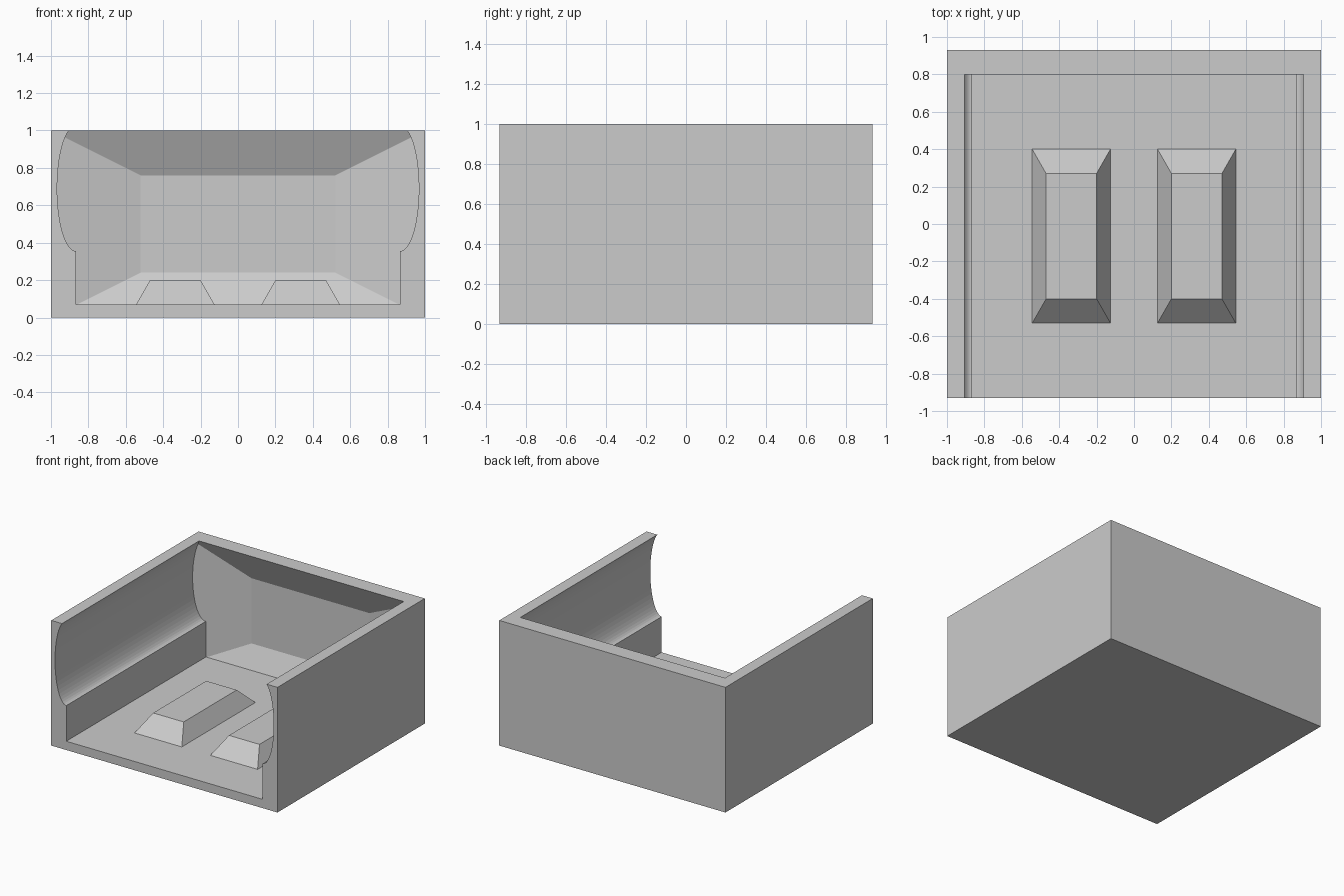
import bpy, bmesh, math
from mathutils import Vector

if "Cube" in bpy.data.objects:
    bpy.data.objects.remove(bpy.data.objects["Cube"], do_unlink=True)

grey = bpy.data.materials.new("light grey")
colour = (0.6, 0.6, 0.6, 1)
grey.diffuse_color = colour
grey.use_nodes = True
for node in grey.node_tree.nodes:
    if node.type == 'BSDF_PRINCIPLED':
        node.inputs["Base Color"].default_value = colour

HALF_Y = 0.93    # half depth of the block
FLOOR = 0.07     # floor height
WALL = 0.8       # back wall rim


def finish(bm, name):
    bmesh.ops.recalc_face_normals(bm, faces=bm.faces)
    mesh = bpy.data.meshes.new(name)
    bm.to_mesh(mesh)
    bm.free()
    mesh.materials.append(grey)
    obj = bpy.data.objects.new(name, mesh)
    bpy.context.collection.objects.link(obj)
    return obj


def box(name, low, high, inset=(0, 0)):
    """Box whose top may be inset in x and y."""
    bm = bmesh.new()
    bmesh.ops.create_cube(bm, size=1)
    for v in bm.verts:
        top = v.co.z > 0
        for i in range(3):
            side = 1 if v.co[i] > 0 else -1
            v.co[i] = high[i] if side > 0 else low[i]
            if top and i < 2:
                v.co[i] -= side * inset[i]
    return finish(bm, name)


# Outer block
shell = box("shell", (-1, -HALF_Y, 0), (1, HALF_Y, 1))

# Cavity section: straight lower walls, hollowed elliptical upper walls
side = [(0.867, FLOOR)]
steps = 24
end = math.asin(0.31 / 0.335)
for i in range(steps + 1):
    a = -math.pi / 2 + (end + math.pi / 2) * i / steps
    side.append((0.867 + 0.1 * math.cos(a), 0.69 + 0.335 * math.sin(a)))
side.append((side[-1][0], 1.2))
section = side + [(-x, z) for x, z in reversed(side)]

bm = bmesh.new()
face = bm.faces.new([bm.verts.new((x, -1.2, z)) for x, z in section])
ext = bmesh.ops.extrude_face_region(bm, geom=[face])
bmesh.ops.translate(bm, vec=(0, 2.3, 0),
                    verts=[g for g in ext["geom"] if isinstance(g, bmesh.types.BMVert)])

# Trim the far end into a shallow four-sided recess in the back wall
planes = [((0, 0.915, 0), (0, 1, 0)),
          ((0, WALL, 1), (0, 1, 0.48)), ((0, WALL, 0), (0, 1, -0.48)),
          ((1, WALL, 0), (0.24, 1, 0)), ((-1, WALL, 0), (-0.24, 1, 0))]
for point, normal in planes:
    cut = bmesh.ops.bisect_plane(bm, geom=bm.verts[:] + bm.edges[:] + bm.faces[:],
                                 plane_co=point, plane_no=Vector(normal).normalized(),
                                 clear_outer=True)
    rim = [e for e in bm.edges if e.is_boundary]
    bmesh.ops.contextual_create(bm, geom=rim)
cavity = finish(bm, "cavity_cutter")
cavity.hide_render = True
cavity.hide_viewport = True

cutter = shell.modifiers.new("cavity", 'BOOLEAN')
cutter.operation = 'DIFFERENCE'
cutter.solver = 'EXACT'
cutter.object = cavity

# Apply the cut and drop the helper
bpy.context.view_layer.update()
evaluated = shell.evaluated_get(bpy.context.evaluated_depsgraph_get())
shell.data = bpy.data.meshes.new_from_object(evaluated)
bpy.data.objects.remove(cavity, do_unlink=True)

# Two tapered floor blocks
for name, x0, x1 in (("left_floor_block", 0.12, 0.55), ("right_floor_block", -0.55, -0.12)):
    box(name, (x0, -0.54, FLOOR - 0.01), (x1, 0.41, 0.2), inset=(0.08, 0.14))
